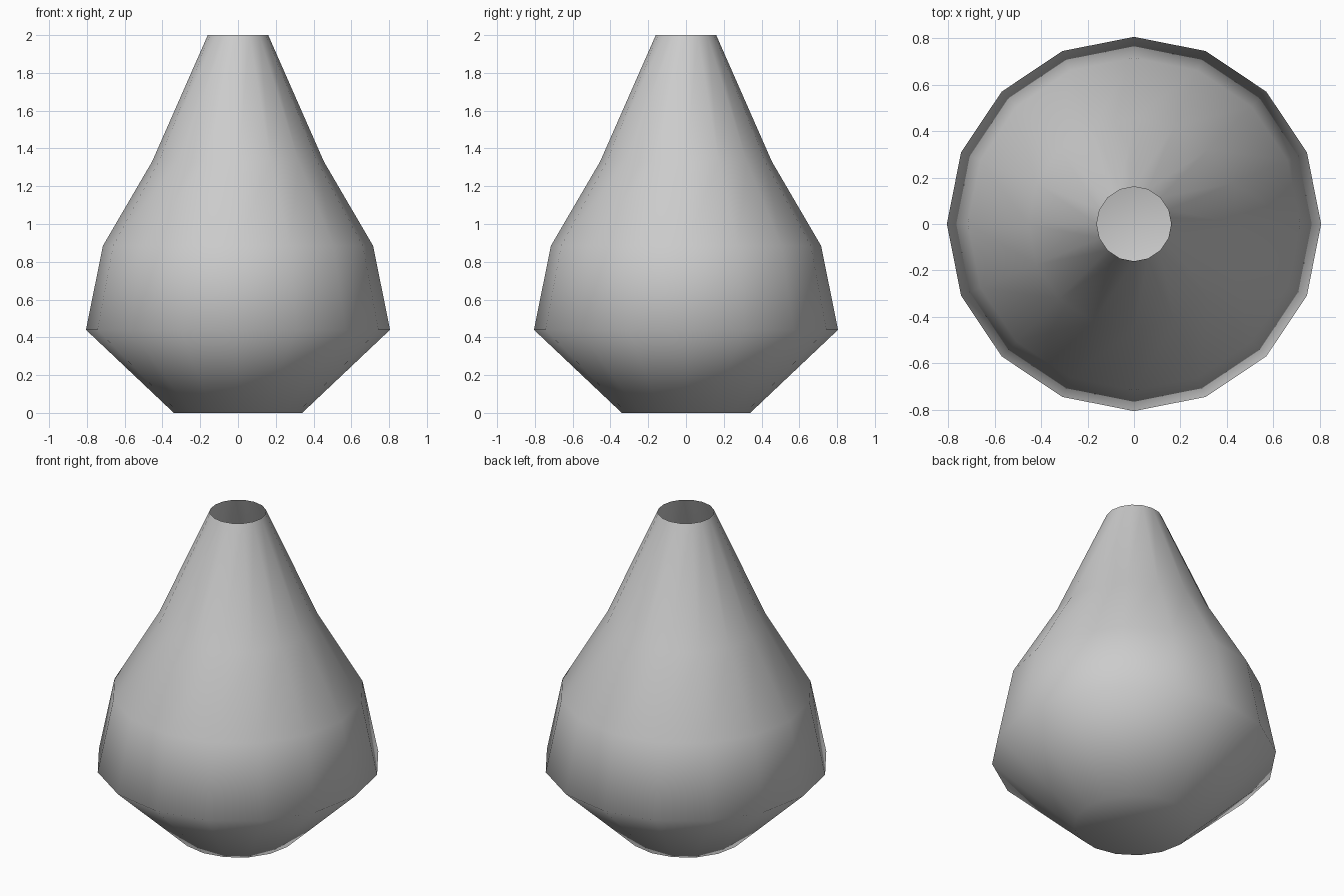
import bpy
import bmesh
from math import cos, sin, tau

cube = bpy.data.objects.get("Cube")
if cube:
    bpy.data.objects.remove(cube, do_unlink=True)

SIDES = 16
# radius and height of each ring, from foot to rim
PROFILE = [(0.34, 0.0), (0.805, 0.44), (0.715, 0.885), (0.455, 1.33), (0.16, 2.0)]


def make_material(name, rgb):
    mat = bpy.data.materials.new(name)
    mat.use_nodes = True
    colour = (*rgb, 1.0)
    mat.diffuse_color = colour
    mat.node_tree.nodes["Principled BSDF"].inputs["Base Color"].default_value = colour
    return mat


# Vase body: open at the rim, closed by a floor
bm = bmesh.new()
rings = [[bm.verts.new((r * cos(tau * i / SIDES), r * sin(tau * i / SIDES), z))
          for i in range(SIDES)] for r, z in PROFILE]
for low, high in zip(rings, rings[1:]):
    for i in range(SIDES):
        j = (i + 1) % SIDES
        bm.faces.new((low[i], low[j], high[j], high[i]))
bm.faces.new(reversed(rings[0]))
for face in bm.faces:
    face.smooth = True

mesh = bpy.data.meshes.new("vase_body")
bm.to_mesh(mesh)
bm.free()
mesh.materials.append(make_material("light grey", (0.6, 0.6, 0.6)))
vase = bpy.data.objects.new("vase_body", mesh)
bpy.context.collection.objects.link(vase)
